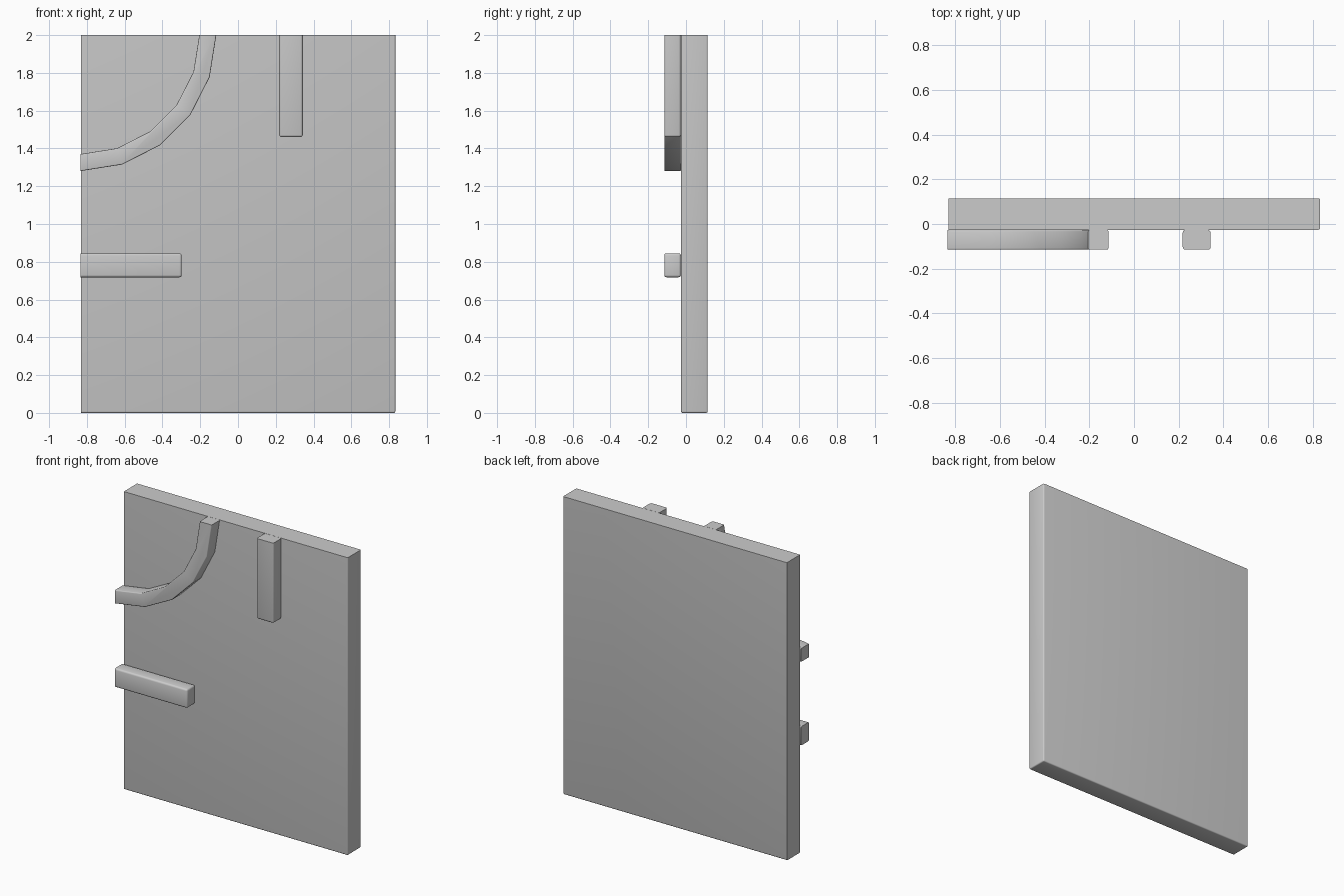
import bpy, bmesh, math

if "Cube" in bpy.data.objects:
    bpy.data.objects.remove(bpy.data.objects["Cube"])

LEFT, TOP = -0.835, 2.0
FRONT, FACE, BACK = -0.115, -0.027, 0.115


def extrude_profile(name, points, y0, y1, left, bevel):
    """Extrude an x-z outline along y; round sharp edges except on the cut left/top ends."""
    bm = bmesh.new()
    face = bm.faces.new([bm.verts.new((x, y0, z)) for x, z in points])
    ext = bmesh.ops.extrude_face_region(bm, geom=[face])
    for v in ext["geom"]:
        if isinstance(v, bmesh.types.BMVert):
            v.co.y = y1
    bmesh.ops.recalc_face_normals(bm, faces=bm.faces[:])

    def on_cut(e):
        return (all(abs(v.co.x - left) < 1e-4 for v in e.verts)
                or all(abs(v.co.z - TOP) < 1e-4 for v in e.verts))

    sharp = [e for e in bm.edges
             if e.calc_face_angle(0) > math.radians(60) and not on_cut(e)]
    bmesh.ops.bevel(bm, geom=sharp, offset=bevel, offset_type='OFFSET',
                    segments=3, profile=0.5, affect='EDGES')
    mesh = bpy.data.meshes.new(name)
    bm.to_mesh(mesh)
    bm.free()
    obj = bpy.data.objects.new(name, mesh)
    bpy.context.collection.objects.link(obj)
    bpy.ops.object.select_all(action='DESELECT')
    obj.select_set(True)
    bpy.context.view_layer.objects.active = obj
    bpy.ops.object.shade_smooth_by_angle(angle=math.radians(35))
    return obj


def rect(x0, x1, z0, z1):
    return [(x0, z0), (x1, z0), (x1, z1), (x0, z1)]


def arc(radius):
    """Quarter circle in five straight steps around the top left corner."""
    return [(LEFT + radius * math.sin(math.radians(18 * i)),
             TOP - radius * math.cos(math.radians(18 * i))) for i in range(6)]


# Main slab
extrude_profile("panel", rect(-0.83, 0.833, 0, TOP), FACE + 0.001, BACK, -0.83, 0.008)

# Raised straight bars
extrude_profile("vertical_bar", rect(0.218, 0.343, 1.46, TOP), FRONT, FACE, LEFT, 0.012)
extrude_profile("horizontal_bar", rect(LEFT, -0.298, 0.718, 0.845), FRONT, FACE, LEFT, 0.012)

# Raised quarter ring
extrude_profile("curved_bar", arc(0.72) + arc(0.63)[::-1], FRONT, FACE, LEFT, 0.006)
